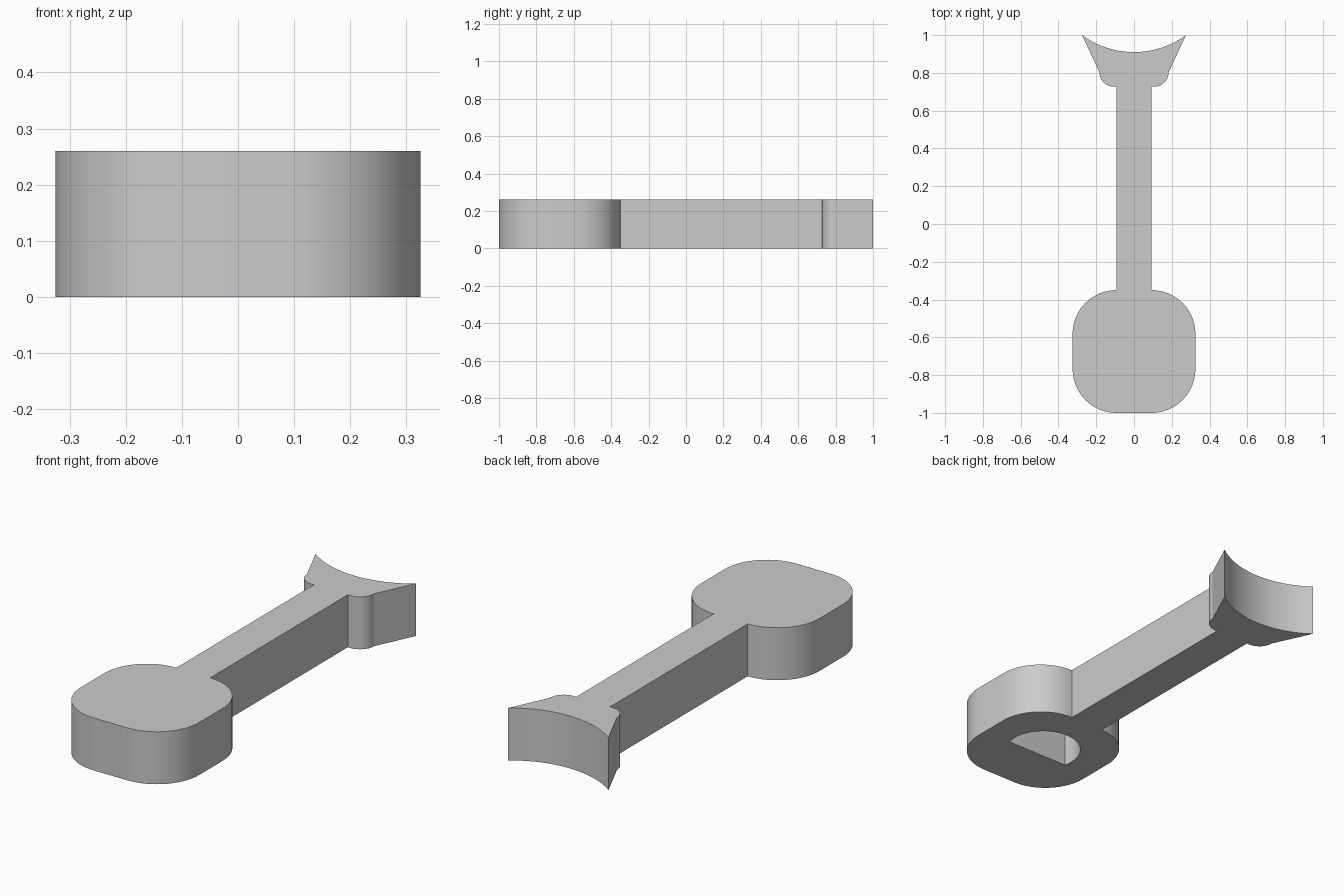
import bpy, bmesh
from math import sin, cos, radians, asin, degrees, sqrt

old = bpy.data.objects.get("Cube")
if old:
    bpy.data.objects.remove(old, do_unlink=True)

HEIGHT = 0.26
HEAD_Y = -0.675

grey = bpy.data.materials.new("plain grey")
grey.use_nodes = True
colour = (0.6, 0.6, 0.6, 1)
grey.diffuse_color = colour
grey.node_tree.nodes["Principled BSDF"].inputs["Base Color"].default_value = colour


def arc(cx, cy, r, start, end, steps):
    """Points on a circle between two angles in degrees."""
    angles = [radians(start + (end - start) * i / steps) for i in range(steps + 1)]
    return [(cx + r * cos(a), cy + r * sin(a)) for a in angles]


def prism(name, outline, bottom, top):
    """Extrude a closed outline upward into a solid."""
    bm = bmesh.new()
    face = bm.faces.new([bm.verts.new((x, y, bottom)) for x, y in outline])
    new = bmesh.ops.extrude_face_region(bm, geom=[face])["geom"]
    verts = [v for v in new if isinstance(v, bmesh.types.BMVert)]
    bmesh.ops.translate(bm, vec=(0, 0, top - bottom), verts=verts)
    bmesh.ops.recalc_face_normals(bm, faces=bm.faces)
    mesh = bpy.data.meshes.new(name)
    bm.to_mesh(mesh)
    bm.free()
    mesh.materials.append(grey)
    obj = bpy.data.objects.new(name, mesh)
    bpy.context.collection.objects.link(obj)
    return obj


# Left half of the lever: rounded head, straight neck, flared cradle
r = 0.232
half = arc(0.325 - r, HEAD_Y - 0.325 + r, r, -90, 0, 16)
half += arc(0.325 - r, HEAD_Y + 0.325 - r, r, 0, 90, 16)
half += arc(0.108, 0.802, 0.075, -90, 0, 10)
half.insert(-11, (0.093, 0.727))

# Concave cradle end, from the left tip to just before the centre line
tip, dip = 0.275, 0.09
R = (tip ** 2 + dip ** 2) / (2 * dip)
spread = degrees(asin(tip / R))
cradle = arc(0, 1 - dip + R, R, -90 + spread, -90, 12)
half += cradle[:-1]

mirrored = [(-x, y) for x, y in reversed(half)]
lever = prism("lever_arm", half + [cradle[-1]] + mirrored, 0, HEIGHT)

# D-shaped shaft socket in the underside of the head
shaft_r, flat = 0.178, 0.044
a = degrees(asin(flat / shaft_r))
cutter = prism("socket_cutter", arc(0, HEAD_Y, shaft_r, -a, 180 + a, 36), -0.1, 0.2)
cutter.hide_render = True

cut = lever.modifiers.new("shaft_socket", "BOOLEAN")
cut.operation = "DIFFERENCE"
cut.solver = "EXACT"
cut.object = cutter
bpy.context.view_layer.objects.active = lever
lever.select_set(True)
cutter.select_set(False)
bpy.ops.object.modifier_apply(modifier=cut.name)
bpy.data.objects.remove(cutter, do_unlink=True)

# Smooth curved walls, crisp edges
bpy.ops.object.shade_smooth_by_angle(angle=radians(20))
